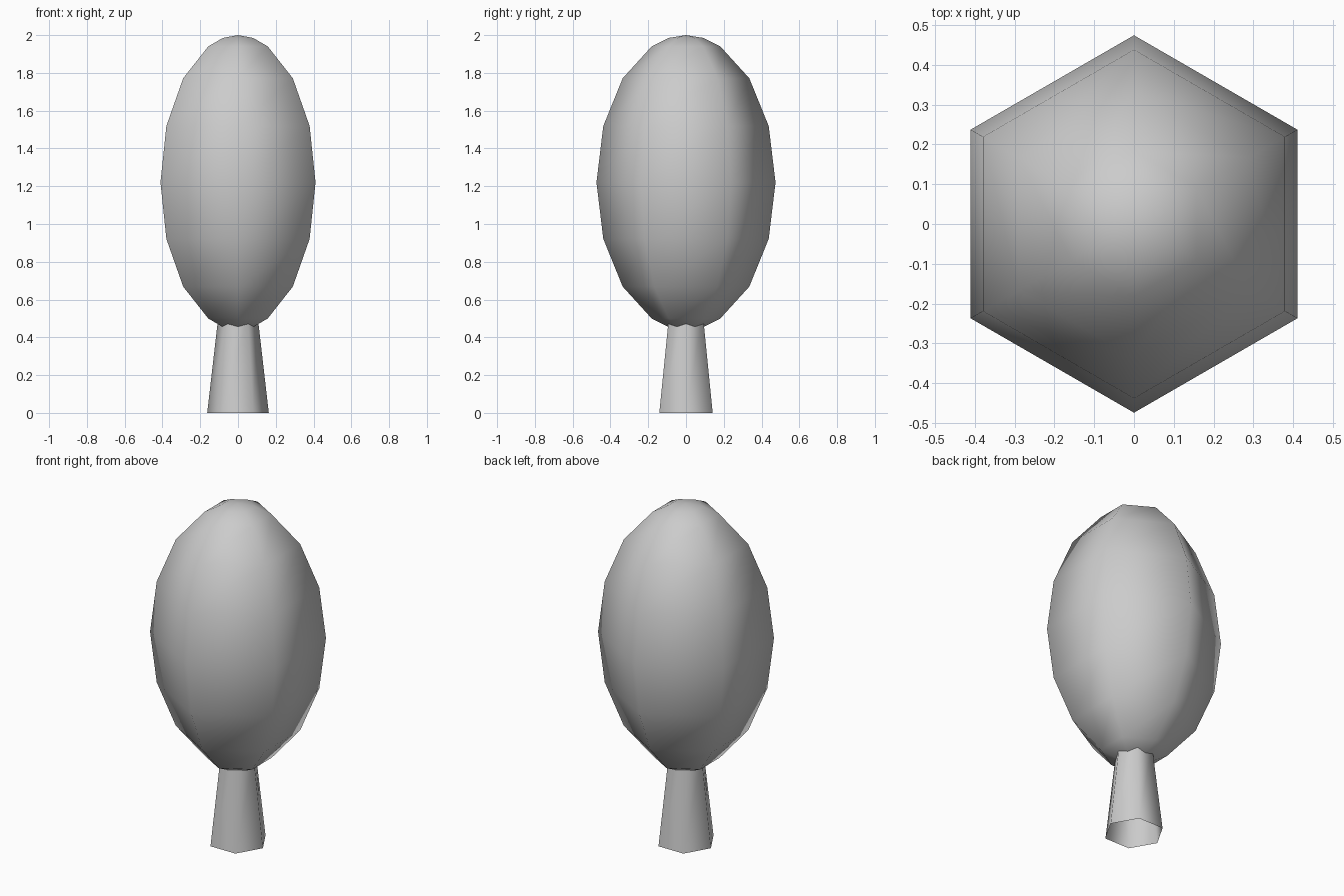
import bpy, bmesh
from math import sin, cos, pi, radians

if "Cube" in bpy.data.objects:
    bpy.data.objects.remove(bpy.data.objects["Cube"])

SIDES = 6


def lathe(name, profile, start):
    """Six-sided smooth surface from (radius, z) points; radius 0 makes a pole."""
    bm = bmesh.new()
    rings = []
    for r, z in profile:
        if r == 0:
            rings.append([bm.verts.new((0, 0, z))] * SIDES)
        else:
            rings.append([bm.verts.new((r * cos(start + 2 * pi * i / SIDES),
                                        r * sin(start + 2 * pi * i / SIDES), z))
                          for i in range(SIDES)])
    for low, high in zip(rings, rings[1:]):
        for i in range(SIDES):
            j = (i + 1) % SIDES
            corners = dict.fromkeys((low[i], low[j], high[j], high[i]))
            bm.faces.new(list(corners)).smooth = True
    mesh = bpy.data.meshes.new(name)
    bm.to_mesh(mesh)
    bm.free()
    obj = bpy.data.objects.new(name, mesh)
    bpy.context.collection.objects.link(obj)
    return obj


# Egg-shaped foliage, corners pointing to front and back
angles = [-78.75, -67.5, -45, -22.5, 0, 22.5, 45, 67.5, 78.75]
foliage = [(0, 0.44)]
foliage += [(0.474 * cos(radians(a)), 1.22 + 0.78 * sin(radians(a))) for a in angles]
foliage += [(0, 2.0)]
lathe("foliage", foliage, pi / 2)

# Tapered hollow trunk, corners pointing sideways, top hidden in the foliage
lathe("trunk", [(0.163, 0), (0.103, 0.52)], 0)
